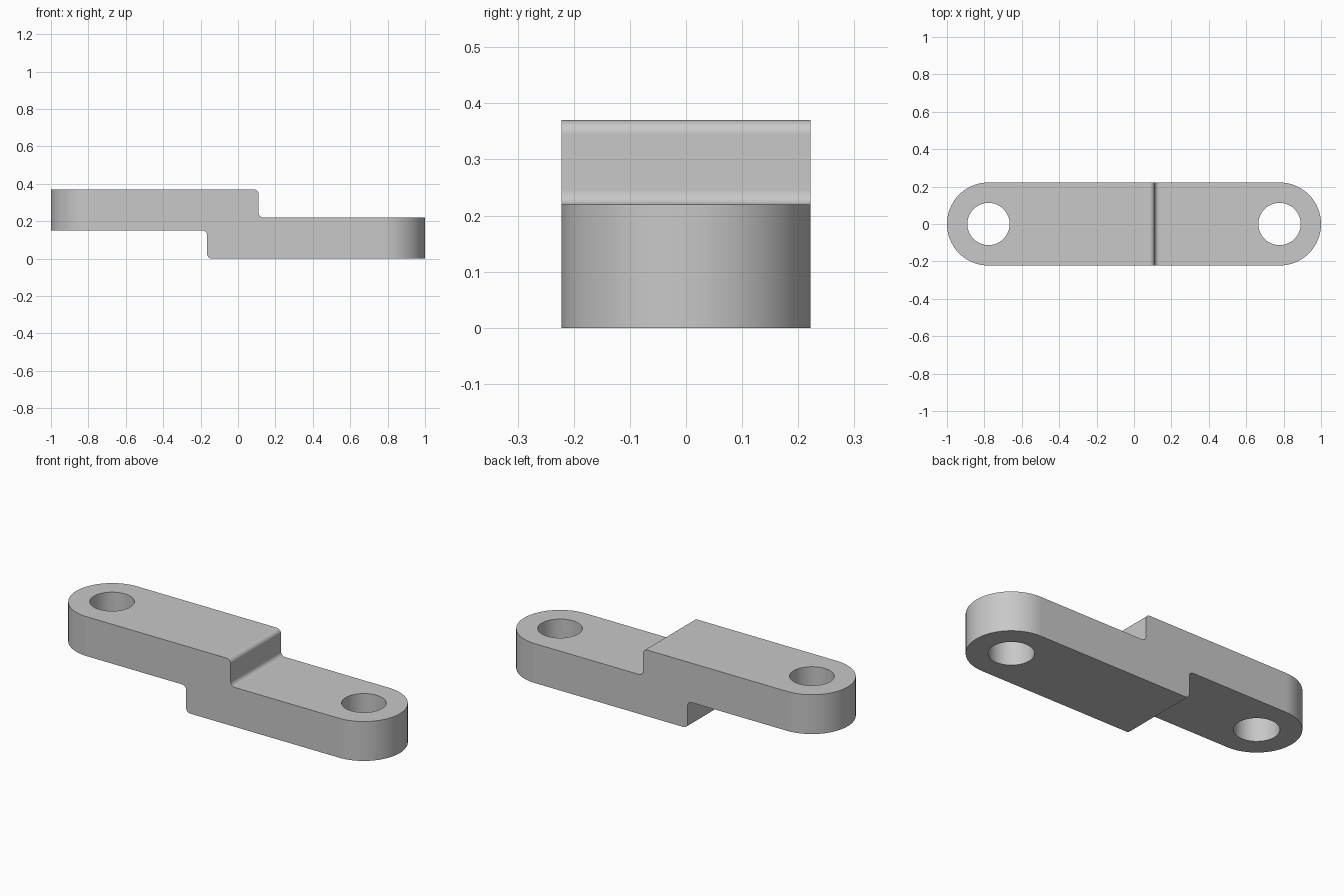
import bpy, bmesh, math
from mathutils import Vector

if "Cube" in bpy.data.objects:
    bpy.data.objects.remove(bpy.data.objects["Cube"], do_unlink=True)

HALF_WIDTH = 0.222
END_X = 1 - HALF_WIDTH        # centre of each rounded end and its hole
HOLE_RADIUS = 0.113
FILLET = 0.025
TOP_STEP, BOTTOM_STEP = 0.11, -0.165
LOW_TOP, HIGH_BOTTOM, HEIGHT = 0.22, 0.15, 0.37


def prism(name, points, direction, fillet_x=()):
    """Extrude a closed outline; round the extruded edges at the given x."""
    bm = bmesh.new()
    face = bm.faces.new([bm.verts.new(p) for p in points])
    new = bmesh.ops.extrude_face_region(bm, geom=[face], use_keep_orig=True)["geom"]
    bmesh.ops.translate(bm, vec=direction,
                        verts=[v for v in new if isinstance(v, bmesh.types.BMVert)])
    bmesh.ops.recalc_face_normals(bm, faces=bm.faces)
    axis = Vector(direction).normalized()
    edges = [e for e in bm.edges
             if abs((e.verts[0].co - e.verts[1].co).normalized().dot(axis)) > 0.99
             and any(abs(e.verts[0].co.x - x) < 0.001 for x in fillet_x)]
    if edges:
        bmesh.ops.bevel(bm, geom=edges, offset=FILLET, segments=8,
                        profile=0.5, affect='EDGES')
    mesh = bpy.data.meshes.new(name)
    bm.to_mesh(mesh)
    bm.free()
    obj = bpy.data.objects.new(name, mesh)
    bpy.context.collection.objects.link(obj)
    return obj


def arc(cx, radius, start, sweep, steps):
    return [(cx + radius * math.cos(start + sweep * i / steps),
             radius * math.sin(start + sweep * i / steps), -0.1)
            for i in range(steps + 1)]


def cut(target, cutter, operation):
    cutter.hide_render = True
    mod = target.modifiers.new(cutter.name, 'BOOLEAN')
    mod.operation, mod.solver, mod.object = operation, 'EXACT', cutter
    bpy.context.view_layer.objects.active = target
    bpy.ops.object.modifier_apply(modifier=mod.name)
    bpy.data.objects.remove(cutter, do_unlink=True)


# Stepped side profile, drawn wider and longer than the finished link
profile = [(-1.1, HIGH_BOTTOM), (BOTTOM_STEP, HIGH_BOTTOM), (BOTTOM_STEP, 0),
           (1.1, 0), (1.1, LOW_TOP), (TOP_STEP, LOW_TOP),
           (TOP_STEP, HEIGHT), (-1.1, HEIGHT)]
link = prism("offset_link", [(x, -0.3, z) for x, z in profile], (0, 0.6, 0),
             fillet_x=(TOP_STEP, BOTTOM_STEP))

# Trim to the round-ended outline
outline = (arc(END_X, HALF_WIDTH, -math.pi / 2, math.pi, 40)
           + arc(-END_X, HALF_WIDTH, math.pi / 2, math.pi, 40))
cut(link, prism("outline_cutter", outline, (0, 0, 0.6)), 'INTERSECT')

# A through hole at each end
for side in (-1, 1):
    circle = arc(side * END_X, HOLE_RADIUS, 0, math.tau, 64)[:-1]
    cut(link, prism("hole_cutter", circle, (0, 0, 0.6)), 'DIFFERENCE')

# Plain grey finish
grey = bpy.data.materials.new("plain_grey")
grey.use_nodes = True
colour = (0.58, 0.58, 0.58, 1)
grey.diffuse_color = colour
grey.node_tree.nodes["Principled BSDF"].inputs["Base Color"].default_value = colour
link.data.materials.clear()
link.data.materials.append(grey)

# Smooth curves with crisp edges and flat faces
bpy.ops.object.select_all(action='DESELECT')
link.select_set(True)
bpy.context.view_layer.objects.active = link
bpy.ops.object.shade_smooth_by_angle(angle=math.radians(30))
weighted = link.modifiers.new("flat_face_normals", 'WEIGHTED_NORMAL')
weighted.keep_sharp = True
